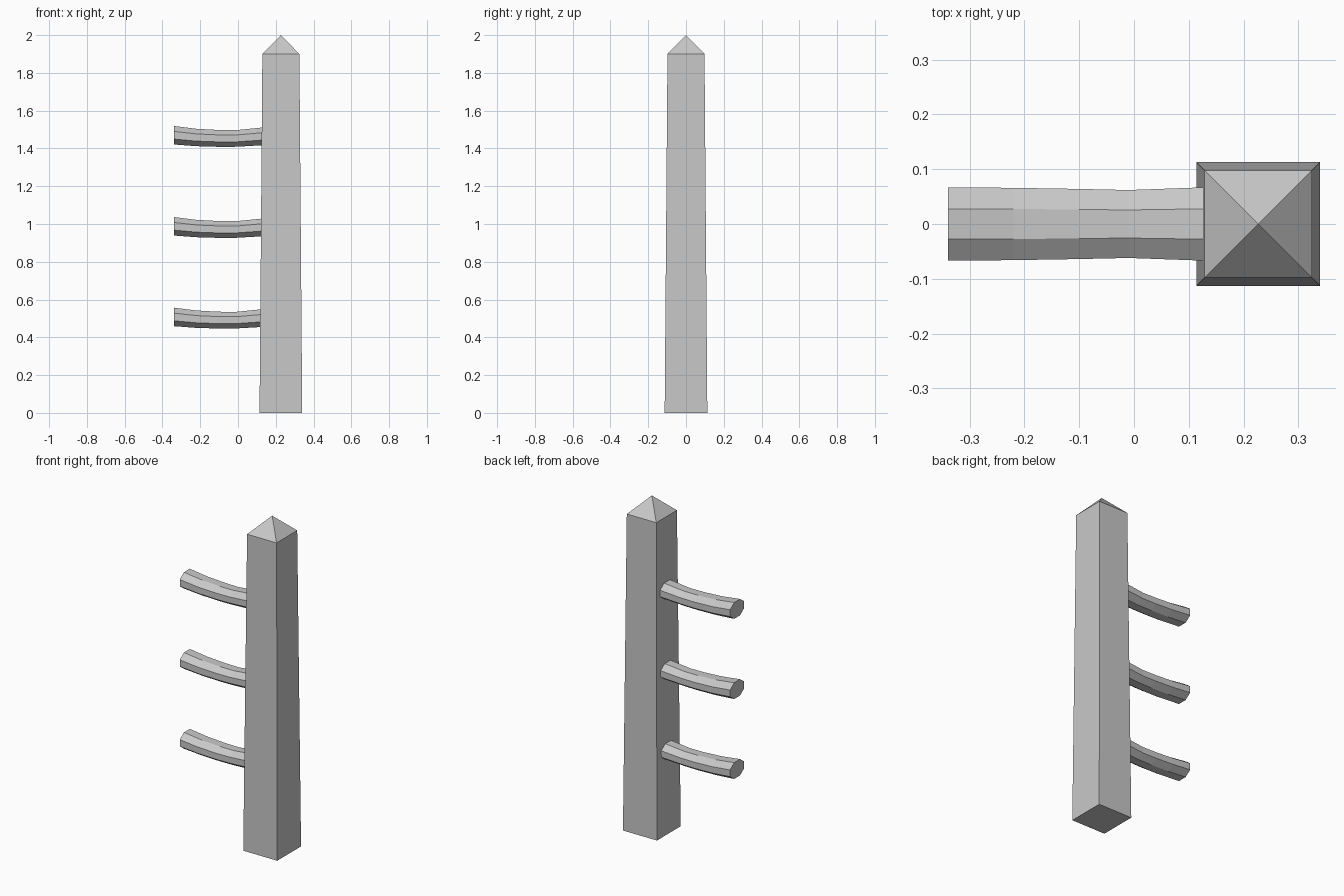
import bpy, bmesh, math

if "Cube" in bpy.data.objects:
    bpy.data.objects.remove(bpy.data.objects["Cube"])

grey = bpy.data.materials.new("light grey")
grey.diffuse_color = (0.58, 0.58, 0.58, 1)
grey.use_nodes = True
grey.node_tree.nodes["Principled BSDF"].inputs["Base Color"].default_value = grey.diffuse_color


def loft(name, rings, apex=None):
    """Bridge a list of rings into a closed solid, ending in a cap or a point."""
    bm = bmesh.new()
    loops = [[bm.verts.new(p) for p in ring] for ring in rings]
    n = len(loops[0])
    for a, b in zip(loops, loops[1:]):
        for i in range(n):
            j = (i + 1) % n
            bm.faces.new((a[i], a[j], b[j], b[i]))
    bm.faces.new(loops[0][::-1])
    if apex:
        tip = bm.verts.new(apex)
        for i in range(n):
            bm.faces.new((loops[-1][i], loops[-1][(i + 1) % n], tip))
    else:
        bm.faces.new(loops[-1])
    bmesh.ops.recalc_face_normals(bm, faces=bm.faces)
    mesh = bpy.data.meshes.new(name)
    bm.to_mesh(mesh)
    bm.free()
    mesh.materials.append(grey)
    obj = bpy.data.objects.new(name, mesh)
    bpy.context.collection.objects.link(obj)
    return obj


# Tapered square post with a pyramid point
POST_X = 0.227


def square(half, z):
    return [(POST_X + sx * half, sy * half, z)
            for sx, sy in ((-1, -1), (1, -1), (1, 1), (-1, 1))]


loft("post", [square(0.113, 0), square(0.098, 1.9)], (POST_X, 0, 2))

# Sagging eight-sided rails: x, height offset, half width, half height
stations = [(-0.34, 0.0, 0.067, 0.049), (-0.22, -0.012, 0.066, 0.046),
            (-0.10, -0.017, 0.064, 0.0445), (-0.01, -0.017, 0.062, 0.044),
            (0.13, -0.006, 0.067, 0.047)]
angles = [math.radians(22.5 + 45 * i) for i in range(8)]
k = 1 / math.cos(math.radians(22.5))

for name, z in (("lower_rail", 0.508), ("middle_rail", 0.988), ("upper_rail", 1.470)):
    loft(name, [[(x, k * w * math.cos(a), z + dz + k * h * math.sin(a)) for a in angles]
                for x, dz, w, h in stations])
